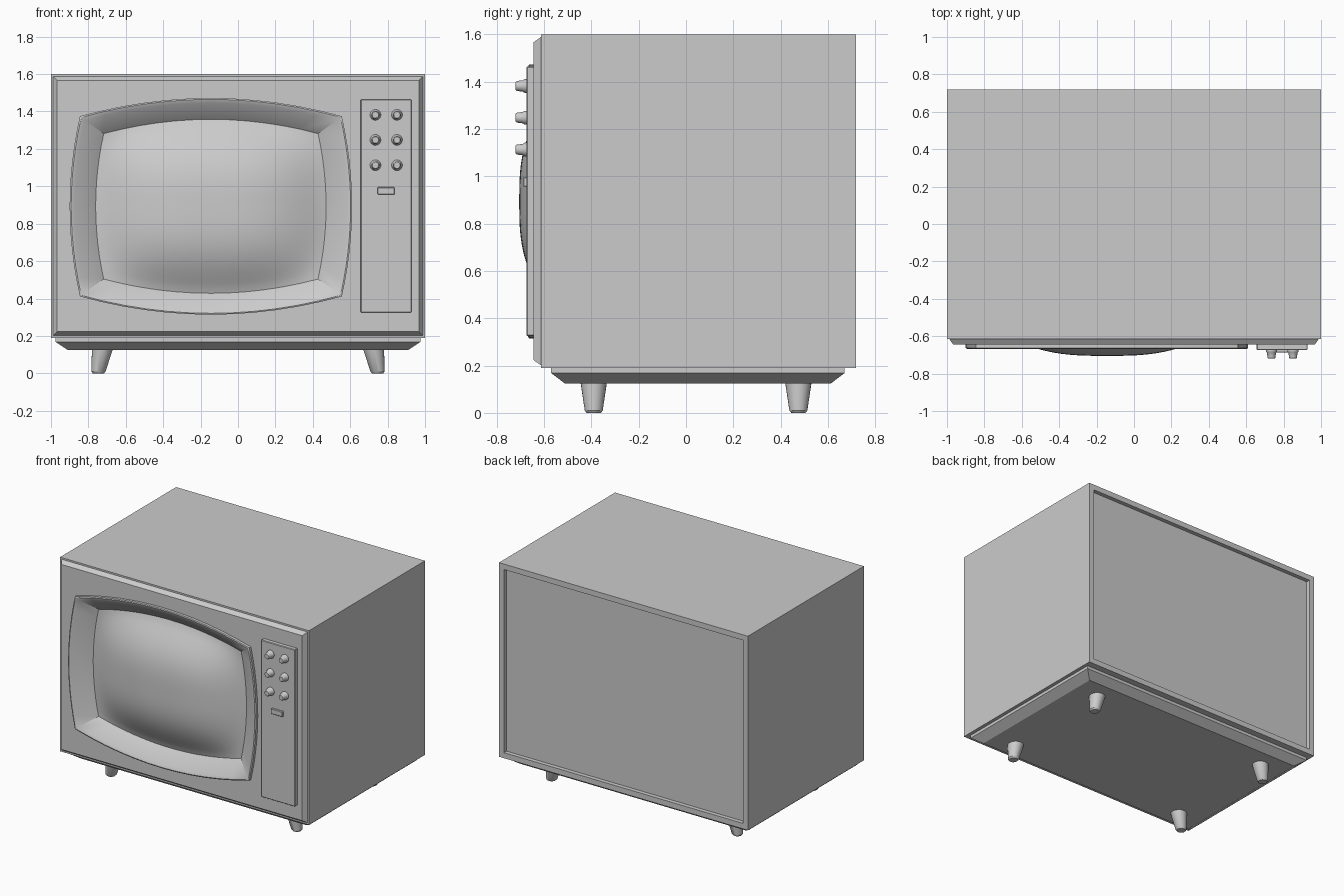
import bpy, bmesh, math

if "Cube" in bpy.data.objects:
    bpy.data.objects.remove(bpy.data.objects["Cube"])

CX, CZ = -0.145, 0.893      # screen centre
N = 12                      # segments per side of the screen outline


def finish(name, bm, facing_front=False, angle=30):
    bmesh.ops.recalc_face_normals(bm, faces=bm.faces)
    bm.normal_update()
    if facing_front and sum(f.normal.y * f.calc_area() for f in bm.faces) > 0:
        bmesh.ops.reverse_faces(bm, faces=bm.faces)
    me = bpy.data.meshes.new(name)
    bm.to_mesh(me)
    bm.free()
    ob = bpy.data.objects.new(name, me)
    bpy.context.collection.objects.link(ob)
    bpy.ops.object.select_all(action='DESELECT')
    ob.select_set(True)
    bpy.context.view_layer.objects.active = ob
    bpy.ops.object.shade_smooth_by_angle(angle=math.radians(angle))
    return ob


def loft(name, rings, cap_start=False, cap_end=False, facing_front=False):
    bm = bmesh.new()
    loops = [[bm.verts.new(p) for p in r] for r in rings]
    for a, b in zip(loops, loops[1:]):
        for i in range(len(a)):
            j = (i + 1) % len(a)
            bm.faces.new((a[i], a[j], b[j], b[i]))
    if cap_start:
        bm.faces.new(loops[0])
    if cap_end:
        bm.faces.new(loops[-1])
    return finish(name, bm, facing_front)


def pillow(u, v, hw, hh, bw, bh):
    return u * (hw + bw * (1 - v * v)), v * (hh + bh * (1 - u * u))


def outline(y, hw, hh, bw=0.0, bh=0.0, cx=CX, cz=CZ, n=N):
    """Four-sided outline whose sides bow out by bw and bh."""
    t = [-1 + 2 * i / n for i in range(n)]
    uv = [(a, -1) for a in t] + [(1, a) for a in t]
    uv += [(-a, 1) for a in t] + [(-1, -a) for a in t]
    pts = [pillow(u, v, hw, hh, bw, bh) for u, v in uv]
    return [(cx + x, y, cz + z) for x, z in pts]


def rect(y, hw, hh, n=1):
    return outline(y, hw, hh, cx=0, cz=0.895, n=n)


def box(name, x0, x1, y0, y1, z0, z1, bevel=0.004):
    bm = bmesh.new()
    bmesh.ops.create_cube(bm, size=1)
    for v in bm.verts:
        v.co = ((x0 + x1) / 2 + v.co.x * (x1 - x0),
                (y0 + y1) / 2 + v.co.y * (y1 - y0),
                (z0 + z1) / 2 + v.co.z * (z1 - z0))
    bmesh.ops.bevel(bm, geom=bm.edges[:], offset=bevel, segments=1, affect='EDGES')
    return finish(name, bm)


# Cabinet shell with recessed back
loft("cabinet", [rect(0.688, 0.96, 0.665), rect(0.718, 0.96, 0.665),
                 rect(0.718, 1.0, 0.705), rect(-0.614, 1.0, 0.705),
                 rect(-0.614, 0.988, 0.693)], cap_start=True)

# Front panel with sloped border and screen opening
edge = (0.70, 0.482, 0.055, 0.097)
loft("front_panel", [rect(-0.614, 0.988, 0.693, N), rect(-0.644, 0.967, 0.672, N),
                     outline(-0.644, *edge)], facing_front=True)

# Raised screen surround and the funnel leading to the glass
glass = (0.573, 0.389, 0.043, 0.076)
loft("screen_bezel", [outline(-0.644, *edge), outline(-0.664, *edge),
                      outline(-0.667, 0.693, 0.476, 0.054, 0.096),
                      outline(-0.66, 0.675, 0.46, 0.053, 0.093),
                      outline(-0.575, *glass)], facing_front=True)

# Domed picture tube glass
bm = bmesh.new()
M = 36
grid = []
for i in range(M + 1):
    row = []
    for j in range(M + 1):
        u, v = -1 + 2 * j / M, -1 + 2 * i / M
        x, z = pillow(u, v, *glass)
        dome = ((1 - abs(u) ** 3) * (1 - abs(v) ** 3)) ** 1.4
        row.append(bm.verts.new((CX + x, -0.575 - 0.13 * dome, CZ + z)))
    grid.append(row)
for i in range(M):
    for j in range(M):
        bm.faces.new((grid[i][j], grid[i][j + 1], grid[i + 1][j + 1], grid[i + 1][j]))
finish("screen_glass", bm, facing_front=True, angle=60)

# Control panel and its small push bar
box("control_panel", 0.655, 0.928, -0.674, -0.63, 0.325, 1.465)
box("control_bar", 0.745, 0.838, -0.688, -0.665, 0.957, 0.995, 0.003)

# Six tapered knobs
S = 24
ring = [(math.cos(2 * math.pi * k / S), math.sin(2 * math.pi * k / S)) for k in range(S)]
knob = [(0.029, -0.67), (0.029, -0.682), (0.024, -0.69), (0.021, -0.715), (0.017, -0.72)]
for r, z in enumerate((1.382, 1.248, 1.113)):
    for c, x in enumerate((0.735, 0.85)):
        loft(f"knob_{r + 1}_{c + 1}",
             [[(x + rad * a, y, z + rad * b) for a, b in ring] for rad, y in knob],
             True, True)

# Tapered plinth under the cabinet
loft("plinth", [[(sx * hx, 0.05 + sy * hy, z) for sx, sy in ((-1, -1), (1, -1), (1, 1), (-1, 1))]
                for hx, hy, z in ((0.975, 0.62, 0.192), (0.975, 0.62, 0.168), (0.91, 0.563, 0.125))],
     True, True)

# Four splayed legs: radius, height, outward shift
leg = [(0.056, 0.13, 0.0), (0.038, 0.01, 0.021), (0.03, 0.0, 0.022)]
for side, sx in (("left", -1), ("right", 1)):
    for end, y in (("front", -0.39), ("back", 0.475)):
        loft(f"{end}_{side}_leg",
             [[(sx * (0.725 + d) + r * a, y + r * b, z) for a, b in ring] for r, z, d in leg],
             True, True)
